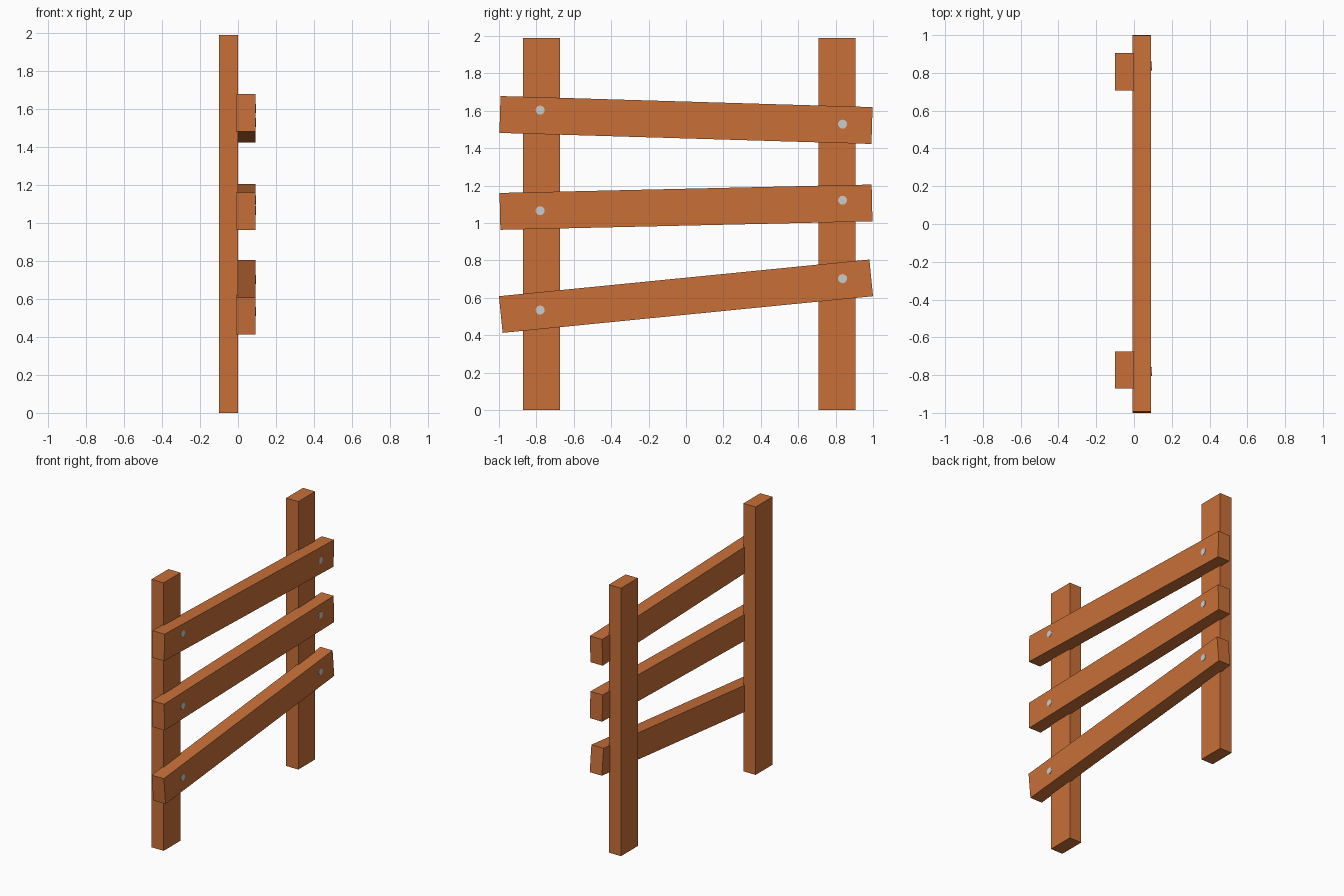
import bpy
from math import radians, pi

if "Cube" in bpy.data.objects:
    bpy.data.objects.remove(bpy.data.objects["Cube"])


def material(name, color):
    m = bpy.data.materials.new(name)
    m.diffuse_color = color
    m.use_nodes = True
    m.node_tree.nodes["Principled BSDF"].inputs["Base Color"].default_value = m.diffuse_color
    return m


wood = material("wood", (0.58, 0.16, 0.04, 1))


def box(name, loc, size, tilt=0):
    bpy.ops.mesh.primitive_cube_add(size=1, location=loc)
    ob = bpy.context.object
    ob.name = name
    ob.scale = size
    bpy.ops.object.transform_apply(location=False, rotation=False, scale=True)
    ob.rotation_euler.x = radians(tilt)
    ob.data.materials.append(wood)


def nail(name, y, z):
    # shallow nail head, almost flush with the rail face
    bpy.ops.mesh.primitive_cylinder_add(vertices=16, radius=0.024, depth=0.02,
                                        location=(0.084, y, z),
                                        rotation=(0, pi / 2, 0))
    bpy.context.object.name = name


# Two upright posts
for name, y in (("left_post", -0.773), ("right_post", 0.807)):
    box(name, (-0.05, y, 0.995), (0.1, 0.198, 1.99))

# Three crooked rails: centre height, tilt, nail heights on each post
rails = (
    ("lower", 0.609, 5.65, 0.535, 0.703),
    ("middle", 1.085, 1.3, 1.066, 1.122),
    ("upper", 1.551, -1.7, 1.604, 1.529),
)
for name, z, tilt, z_left, z_right in rails:
    box(name + "_rail", (0.041, 0, z), (0.1, 1.99, 0.197), tilt)
    nail(name + "_left_nail", -0.78, z_left)
    nail(name + "_right_nail", 0.837, z_right)
